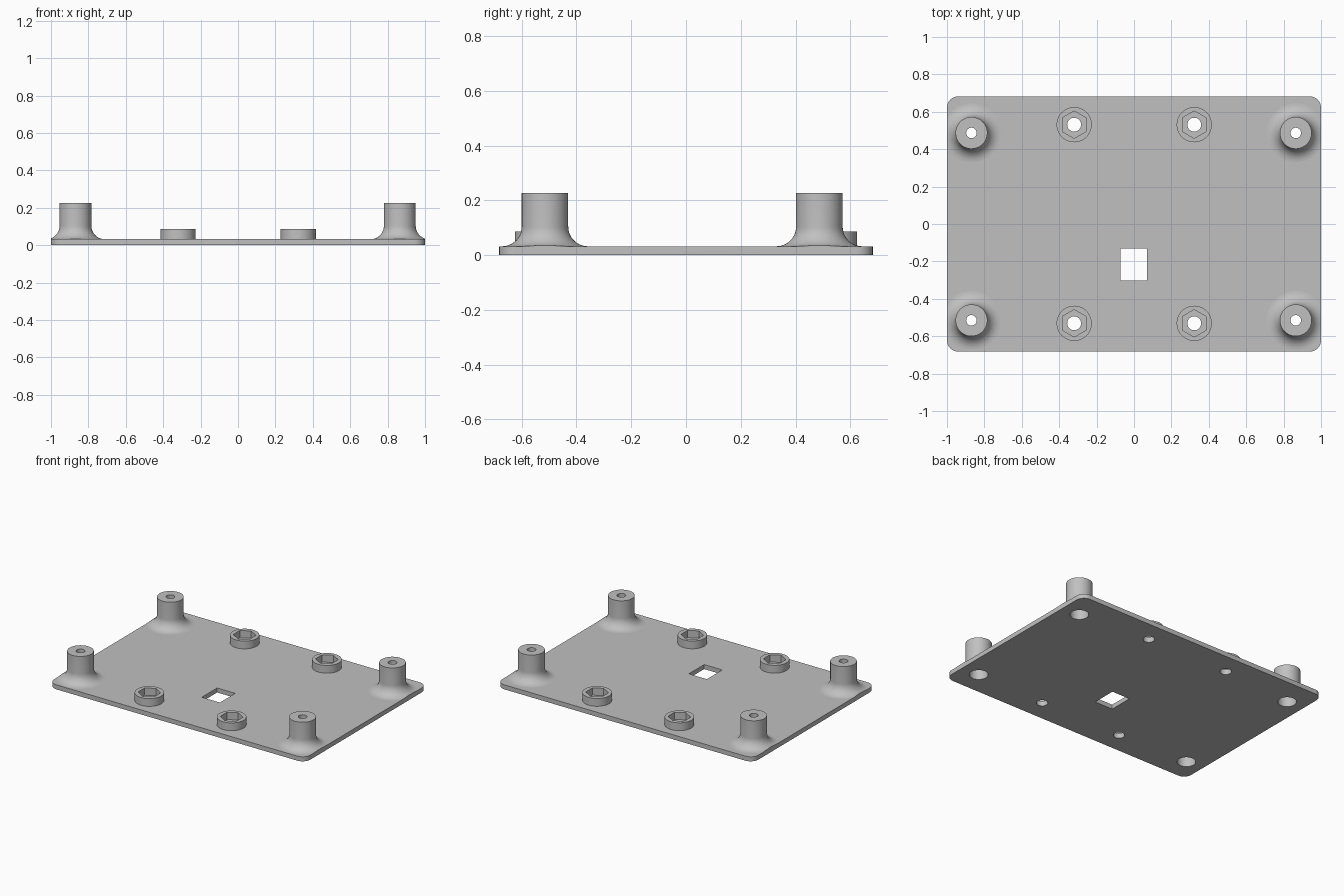
import bpy, bmesh, math

if "Cube" in bpy.data.objects:
    bpy.data.objects.remove(bpy.data.objects["Cube"])

PLATE_TOP = 0.032
POSTS = [(x, y) for x in (-0.869, 0.865) for y in (-0.515, 0.487)]
BOSSES = [(x, y) for x in (-0.32, 0.322) for y in (-0.531, 0.531)]

grey = bpy.data.materials.new("light_grey")
grey.diffuse_color = (0.53, 0.53, 0.53, 1)
grey.use_nodes = True
grey.node_tree.nodes["Principled BSDF"].inputs["Base Color"].default_value = grey.diffuse_color


def make_object(name, bm):
    bmesh.ops.recalc_face_normals(bm, faces=bm.faces)
    mesh = bpy.data.meshes.new(name)
    bm.to_mesh(mesh)
    bm.free()
    mesh.materials.append(grey)
    obj = bpy.data.objects.new(name, mesh)
    bpy.context.collection.objects.link(obj)
    return obj


def prism(name, outline, z0, z1):
    """Extrude a closed outline from z0 to z1."""
    bm = bmesh.new()
    face = bm.faces.new([bm.verts.new((x, y, z0)) for x, y in outline])
    top = bmesh.ops.extrude_face_region(bm, geom=[face])["geom"]
    verts = [v for v in top if isinstance(v, bmesh.types.BMVert)]
    bmesh.ops.translate(bm, verts=verts, vec=(0, 0, z1 - z0))
    return make_object(name, bm)


def circle(cx, cy, r, sides=48, turn=0.0):
    return [(cx + r * math.cos(turn + 2 * math.pi * i / sides),
             cy + r * math.sin(turn + 2 * math.pi * i / sides)) for i in range(sides)]


def rectangle(x0, x1, y0, y1):
    return [(x0, y0), (x1, y0), (x1, y1), (x0, y1)]


def lathe(name, cx, cy, profile, sides=64):
    """Stack rings of (radius, height) into a closed solid."""
    bm = bmesh.new()
    rings = [[bm.verts.new((x, y, z)) for x, y in circle(cx, cy, r, sides)] for r, z in profile]
    for a, b in zip(rings, rings[1:]):
        for i in range(sides):
            j = (i + 1) % sides
            bm.faces.new((a[i], a[j], b[j], b[i]))
    bm.faces.new(rings[0])
    bm.faces.new(rings[-1])
    return make_object(name, bm)


def combine(target, other, operation):
    mod = target.modifiers.new("combine", "BOOLEAN")
    mod.operation, mod.solver, mod.object = operation, "EXACT", other
    bpy.context.view_layer.objects.active = target
    bpy.ops.object.modifier_apply(modifier=mod.name)
    bpy.data.objects.remove(other, do_unlink=True)


# Oversized slab, trimmed to the rounded outline once the posts are on
plate = prism("mounting_plate", rectangle(-1.1, 1.1, -0.8, 0.8), 0, PLATE_TOP)

# Corner posts with a concave fillet flowing into the plate
R, F = 0.085, 0.072
post_profile = [(R + F, 0.012)]
for k in range(11):
    a = math.pi / 2 * k / 10
    post_profile.append((R + F - F * math.sin(a), PLATE_TOP + F - F * math.cos(a)))
post_profile.append((R, 0.227))
for x, y in POSTS:
    combine(plate, lathe("post", x, y, post_profile), "UNION")

# Low round bosses
for x, y in BOSSES:
    combine(plate, prism("boss", circle(x, y, 0.094, 64), 0.012, 0.087), "UNION")

# Rounded plate outline
corner = 0.06
outline = []
for q, (sx, sy) in enumerate([(1, 1), (-1, 1), (-1, -1), (1, -1)]):
    for k in range(11):
        a = math.pi / 2 * (q + k / 10)
        outline.append((sx * (1 - corner) + corner * math.cos(a),
                        sy * (0.682 - corner) + corner * math.sin(a)))
combine(plate, prism("outline", outline, -0.1, 0.5), "INTERSECT")

# Screw holes with a wide counterbore from below
for x, y in POSTS:
    bore = lathe("bore", x, y, [(0.06, -0.05), (0.06, 0.15), (0.028, 0.15), (0.028, 0.3)], 48)
    combine(plate, bore, "DIFFERENCE")

# Bosses: hexagonal nut pocket above a round through hole
for x, y in BOSSES:
    combine(plate, prism("pocket", circle(x, y, 0.073, 6, math.pi / 2), 0.036, 0.2), "DIFFERENCE")
    combine(plate, prism("hole", circle(x, y, 0.037), -0.05, 0.2), "DIFFERENCE")

# Rectangular cable opening
combine(plate, prism("opening", rectangle(-0.071, 0.07, -0.302, -0.131), -0.05, 0.1), "DIFFERENCE")

# Smooth curved walls, keep horizontal faces flat
bpy.ops.object.select_all(action="DESELECT")
plate.select_set(True)
bpy.context.view_layer.objects.active = plate
bpy.ops.object.shade_smooth_by_angle(angle=math.radians(30))
for poly in plate.data.polygons:
    poly.material_index = 0
    if abs(poly.normal.z) > 0.9999:
        poly.use_smooth = False
